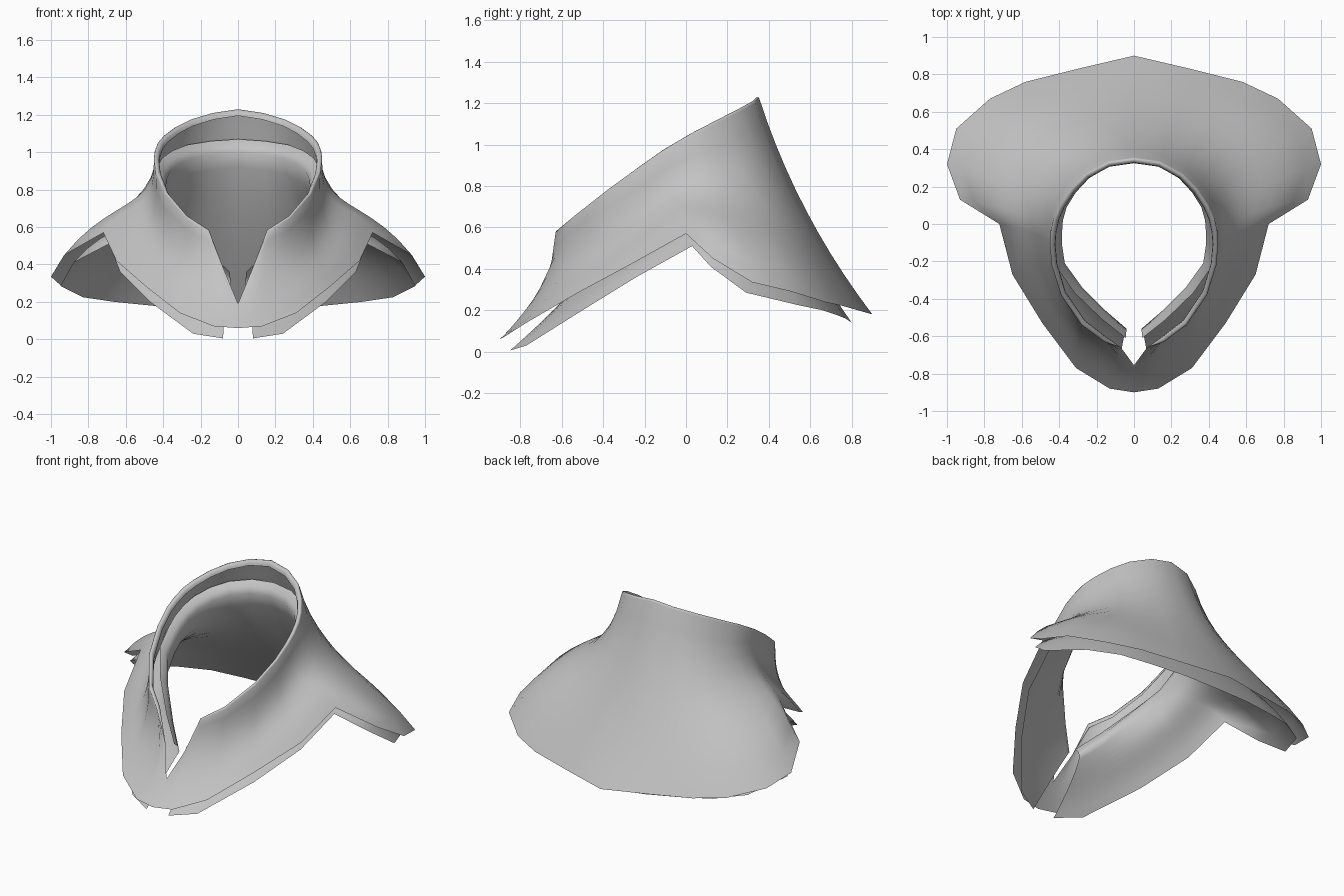
import bpy
from mathutils import Vector

cube = bpy.data.objects.get("Cube")
if cube:
    bpy.data.objects.remove(cube, do_unlink=True)

cloth = bpy.data.materials.new("grey cloth")
cloth.use_nodes = True
GREY = (0.55, 0.55, 0.55, 1.0)
cloth.diffuse_color = GREY
cloth.node_tree.nodes["Principled BSDF"].inputs["Base Color"].default_value = GREY

UP = Vector((0, 0, 1))
CENTRE = Vector((0, -.1, 0))
# How upright each column is at the neck, and how far it bulges at the shoulder
NECK = [0, .2, .5, .8, 1, 1, 1, 1, .9, .6, .2, 0, 0, 0]
SHOULDER = [0, .2, .5, .8, 1, 1, .9, .7, .2, 0, 0, 0, 0, 0]


def points(coords):
    return [Vector(c) for c in coords]


def outward(p):
    d = p - CENTRE
    d.z = 0
    return d.normalized()


def sweep_rows(top, control, hem, steps):
    """Rings that sweep from the neck edge over the shoulder to the hem."""
    rows = [[] for _ in range(steps + 1)]
    for a, c, d, upright, bulge in zip(top, control, hem, NECK, SHOULDER):
        out = d - a
        out.z = 0
        out.normalize()
        b = a.lerp(c, 2 / 3) - upright * (out * .05 + UP * .2)
        c = d.lerp(c, 2 / 3) + bulge * (out * .04 + UP * .08)
        for i, row in enumerate(rows):
            t = i / steps
            u = 1 - t
            row.append(a * u**3 + b * 3 * u * u * t + c * 3 * u * t * t + d * t**3)
    return rows


def half_shell(name, rows):
    """Skin the rings, then mirror the half across the middle."""
    width = len(rows[0])
    verts = [p for row in rows for p in row]
    faces = []
    for r in range(len(rows) - 1):
        for c in range(width - 1):
            a = r * width + c
            faces.append((a, a + 1, a + width + 1, a + width))
    mesh = bpy.data.meshes.new(name)
    mesh.from_pydata(verts, [], faces)
    mesh.materials.append(cloth)
    obj = bpy.data.objects.new(name, mesh)
    bpy.context.collection.objects.link(obj)
    mirror = obj.modifiers.new("Mirror", 'MIRROR')
    mirror.use_clip = True
    mirror.merge_threshold = 0.002
    bpy.ops.object.select_all(action='DESELECT')
    obj.select_set(True)
    bpy.context.view_layer.objects.active = obj
    bpy.ops.object.shade_smooth_by_angle(angle=1.2)


# Outer cape, columns run from the back round the left side to the front
outer_top = points([
    (0, .355, 1.22), (.14, .335, 1.2), (.26, .27, 1.165), (.34, .19, 1.125),
    (.4, .1, 1.08), (.43, .03, 1.045), (.445, -.04, 1.005), (.45, -.11, .965),
    (.44, -.22, .89), (.39, -.38, .775), (.28, -.54, .65), (.16, -.63, .575),
    (.07, -.66, .36), (0, -.755, .19)])
outer_control = points([
    (0, .535, .66), (.2, .5, .68), (.36, .44, .72), (.45, .37, .75),
    (.5, .28, .78), (.51, .18, .8), (.5, .06, .82), (.5, -.04, .78),
    (.47, -.2, .66), (.4, -.4, .52), (.28, -.55, .4), (.13, -.58, .34),
    (.065, -.76, .21), (0, -.82, .13)])
outer_hem = points([
    (0, .9, .18), (.3, .83, .2), (.58, .76, .22), (.77, .67, .24),
    (.95, .51, .29), (1, .32, .335), (.93, .13, .45), (.72, 0, .57),
    (.65, -.27, .42), (.49, -.53, .28), (.31, -.77, .14), (.13, -.88, .07),
    (.065, -.89, .065), (0, -.9, .06)])
# Rolled edge around the neck that fades out at the front opening
ROLL = [(-.03, -.025), (-.027, -.004), (-.014, .01), (-.003, .007)]
roll_rows = [[p + (outward(p) * side + UP * rise) * (i < 12)
              for i, p in enumerate(outer_top)] for side, rise in ROLL]
half_shell("outer_cape", roll_rows
           + sweep_rows(outer_top, outer_control, outer_hem, 10))

# Inner cape, slightly smaller and split at the front
inner_top = points([
    (0, .325, 1), (.13, .31, .99), (.24, .245, .97), (.31, .17, .94),
    (.36, .09, .9), (.38, .02, .86), (.385, -.05, .82), (.385, -.11, .77),
    (.37, -.21, .69), (.28, -.335, .57), (.15, -.465, .41), (.04, -.56, .29)])
inner_control = points([
    (0, .48, .6), (.18, .45, .62), (.33, .39, .66), (.42, .32, .69),
    (.46, .24, .72), (.47, .15, .73), (.46, .05, .74), (.46, -.04, .69),
    (.42, -.2, .57), (.35, -.38, .45), (.22, -.53, .32), (.07, -.63, .2)])
inner_hem = points([
    (0, .8, .14), (.24, .77, .16), (.46, .72, .18), (.66, .66, .2),
    (.83, .54, .225), (.95, .29, .285), (.88, .12, .41), (.69, .03, .51),
    (.63, -.24, .36), (.47, -.5, .2), (.24, -.77, .03), (.08, -.85, .005)])
# The neck edge of the inner cape rolls out against the outer cape
tucked = [p + outward(p) * .05 + UP * .07 for p in inner_top]
rolled = [p + outward(p) * .015 + UP * .04 for p in inner_top]
half_shell("inner_cape", [tucked, rolled]
           + sweep_rows(inner_top, inner_control, inner_hem, 10))
